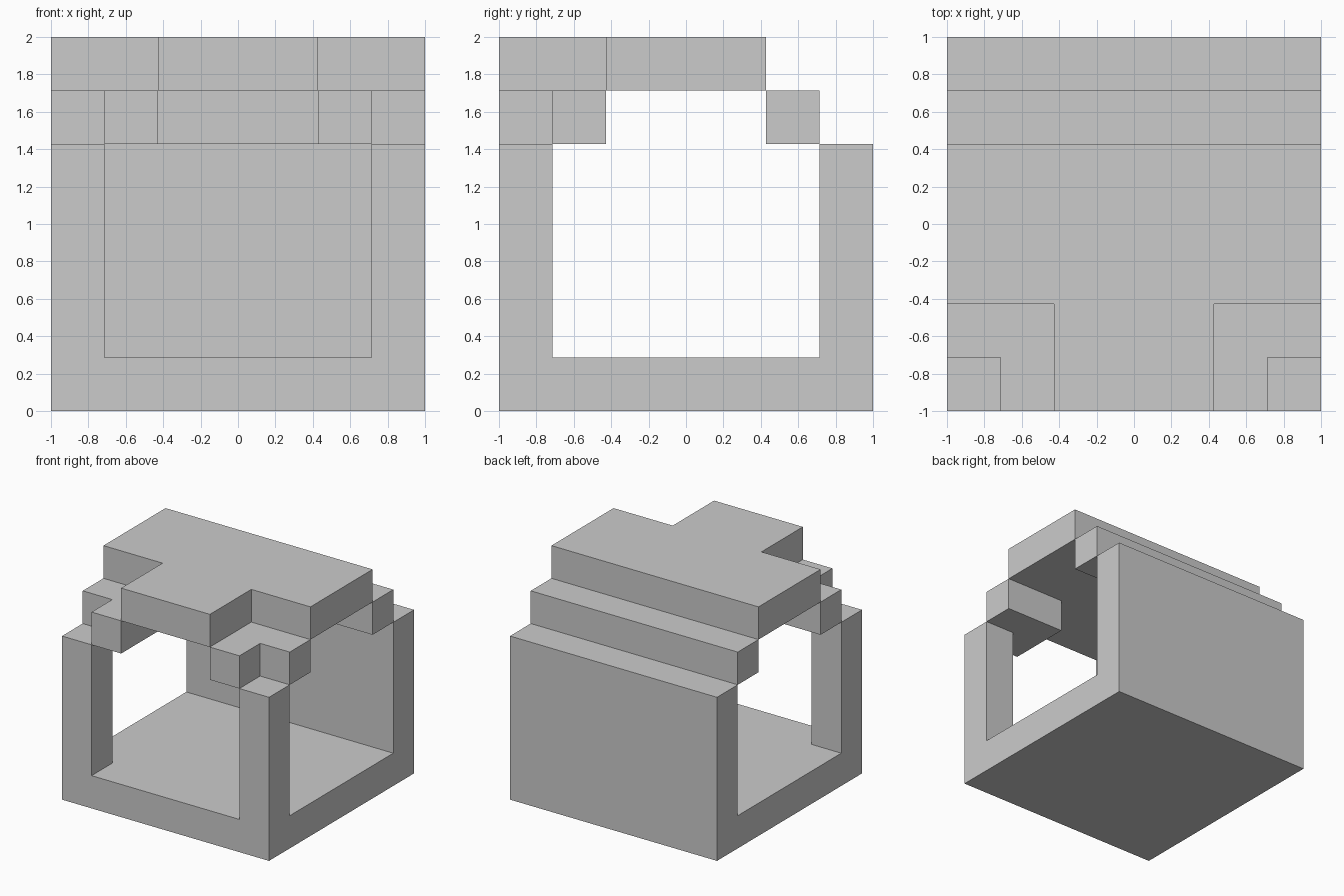
import bpy, bmesh

if "Cube" in bpy.data.objects:
    bpy.data.objects.remove(bpy.data.objects["Cube"])

U = 2 / 7                      # grid module: the model is 7 x 7 x 7 blocks
A, B = 2.5 * U, 1.5 * U        # 0.71 and 0.43


def prism(name, outline, z0, z1):
    """Extrude a plan outline (x, y) from z0 to z1."""
    bm = bmesh.new()
    face = bm.faces.new([bm.verts.new((x, y, z0)) for x, y in outline])
    top = bmesh.ops.extrude_face_region(bm, geom=[face])["geom"]
    verts = [g for g in top if isinstance(g, bmesh.types.BMVert)]
    bmesh.ops.translate(bm, verts=verts, vec=(0, 0, z1 - z0))
    bmesh.ops.recalc_face_normals(bm, faces=bm.faces)
    mesh = bpy.data.meshes.new(name)
    bm.to_mesh(mesh)
    bm.free()
    obj = bpy.data.objects.new(name, mesh)
    bpy.context.collection.objects.link(obj)
    return obj


def rect(x0, x1, y0, y1):
    return [(x0, y0), (x1, y0), (x1, y1), (x0, y1)]


# Lower shell: floor, back wall and two front posts, carved from one block
shell = prism("floor_wall_and_posts", rect(-1, 1, -1, 1), 0, 5 * U)
cutter = prism("opening_cutter",
               [(-A, -2), (A, -2), (A, -A), (2, -A),
                (2, A), (-2, A), (-2, -A), (-A, -A)], U, 3)
cutter.hide_render = True
mod = shell.modifiers.new("openings", 'BOOLEAN')
mod.operation = 'DIFFERENCE'
mod.solver = 'EXACT'
mod.object = cutter
bpy.context.view_layer.objects.active = shell
bpy.ops.object.modifier_apply(modifier=mod.name)
bpy.data.objects.remove(cutter)

# Rear roof step
prism("rear_roof_step", rect(-1, 1, B, A), 5 * U, 6 * U)

# L-shaped brackets over the front posts
for side, s in (("left", -1), ("right", 1)):
    prism(f"{side}_front_bracket",
          [(s * B, -1), (s * A, -1), (s * A, -A),
           (s, -A), (s, -B), (s * B, -B)], 5 * U, 6 * U)

# T-shaped roof slab
prism("roof_slab", [(-B, -1), (B, -1), (B, -B), (1, -B),
                    (1, B), (-1, B), (-1, -B), (-B, -B)], 6 * U, 2)
